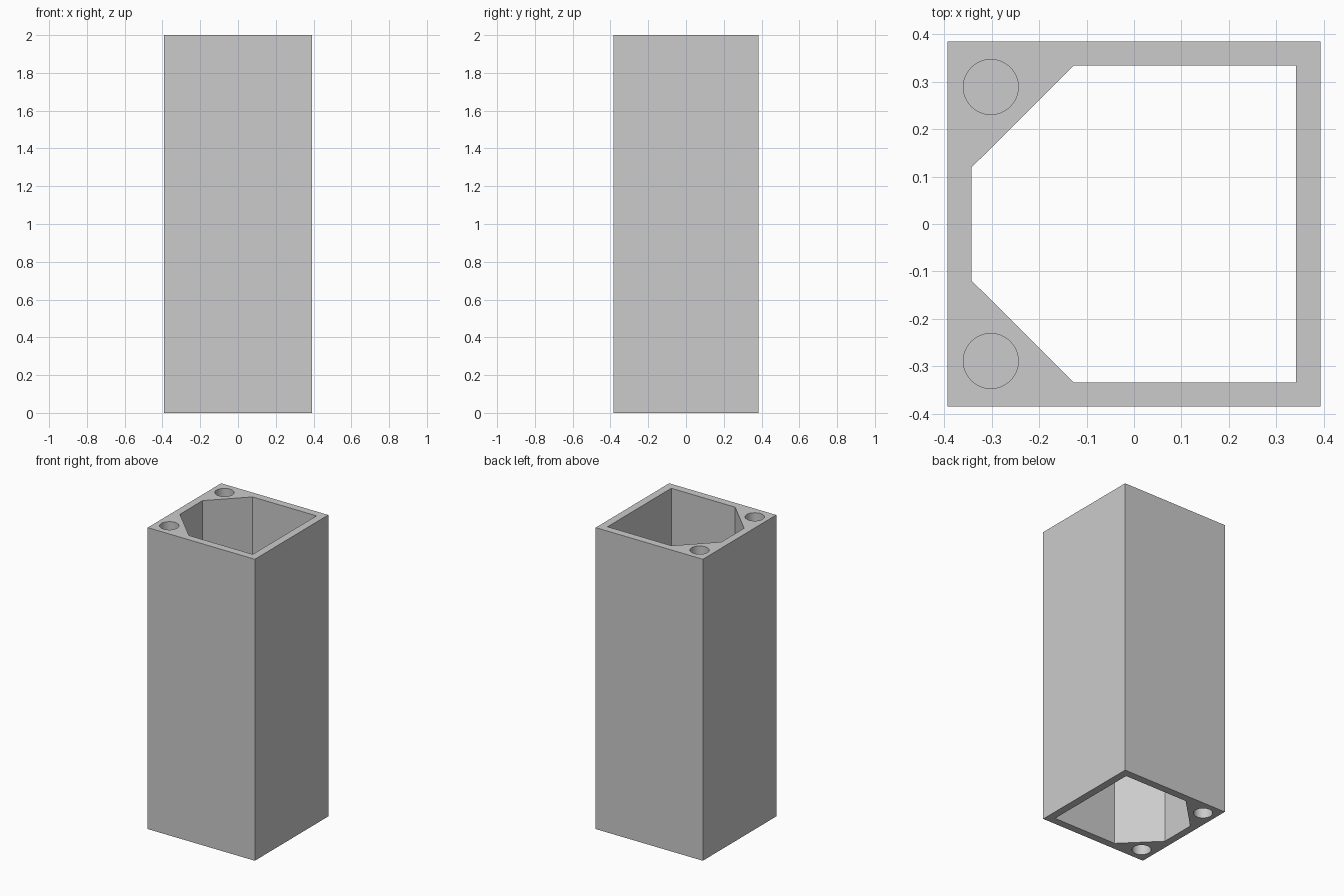
import bpy
import bmesh
import math

HEIGHT = 2.0
HALF_X, HALF_Y = 0.393, 0.385
HOLE_X, HOLE_Y, HOLE_RADIUS, HOLE_DEPTH = -0.302, 0.289, 0.058, 0.3

default = bpy.data.objects.get("Cube")
if default:
    bpy.data.objects.remove(default, do_unlink=True)

grey = bpy.data.materials.new("plain grey")
grey.use_nodes = True
grey.diffuse_color = (0.6, 0.6, 0.6, 1)
grey.node_tree.nodes["Principled BSDF"].inputs["Base Color"].default_value = grey.diffuse_color


def prism(name, outline, z0, z1):
    """Extrude a counter-clockwise outline from z0 up to z1."""
    bm = bmesh.new()
    base = bm.faces.new([bm.verts.new((x, y, z0)) for x, y in outline])
    moved = bmesh.ops.extrude_face_region(bm, geom=[base])["geom"]
    top = [v for v in moved if isinstance(v, bmesh.types.BMVert)]
    bmesh.ops.translate(bm, verts=top, vec=(0, 0, z1 - z0))
    bmesh.ops.recalc_face_normals(bm, faces=bm.faces)
    mesh = bpy.data.meshes.new(name)
    bm.to_mesh(mesh)
    bm.free()
    mesh.materials.append(grey)
    obj = bpy.data.objects.new(name, mesh)
    bpy.context.collection.objects.link(obj)
    return obj


def circle(cx, cy, radius, count=48):
    angles = [math.tau * i / count for i in range(count)]
    return [(cx + radius * math.cos(a), cy + radius * math.sin(a)) for a in angles]


def cut(target, cutter):
    cutter.hide_render = True
    mod = target.modifiers.new("cut", 'BOOLEAN')
    mod.operation = 'DIFFERENCE'
    mod.solver = 'EXACT'
    mod.object = cutter
    bpy.ops.object.select_all(action='DESELECT')
    target.select_set(True)
    bpy.context.view_layer.objects.active = target
    bpy.ops.object.modifier_apply(modifier=mod.name)
    bpy.data.objects.remove(cutter, do_unlink=True)


# Outer column
body = prism("hollow_column", [(-HALF_X, -HALF_Y), (HALF_X, -HALF_Y),
                               (HALF_X, HALF_Y), (-HALF_X, HALF_Y)], 0, HEIGHT)

# Through channel with two chamfered corners
upper = [(0.342, 0.334), (-0.127, 0.334), (-0.343, 0.119)]
channel = upper + [(x, -y) for x, y in reversed(upper)]
cut(body, prism("channel_cutter", channel, -0.1, HEIGHT + 0.1))

# Blind screw holes in both ends of the thick corners
for side in (-1, 1):
    outline = circle(HOLE_X, side * HOLE_Y, HOLE_RADIUS)
    cut(body, prism("top_hole_cutter", outline, HEIGHT - HOLE_DEPTH, HEIGHT + 0.1))
    cut(body, prism("bottom_hole_cutter", outline, -0.1, HOLE_DEPTH))

bpy.ops.object.shade_smooth_by_angle(angle=math.radians(30))
